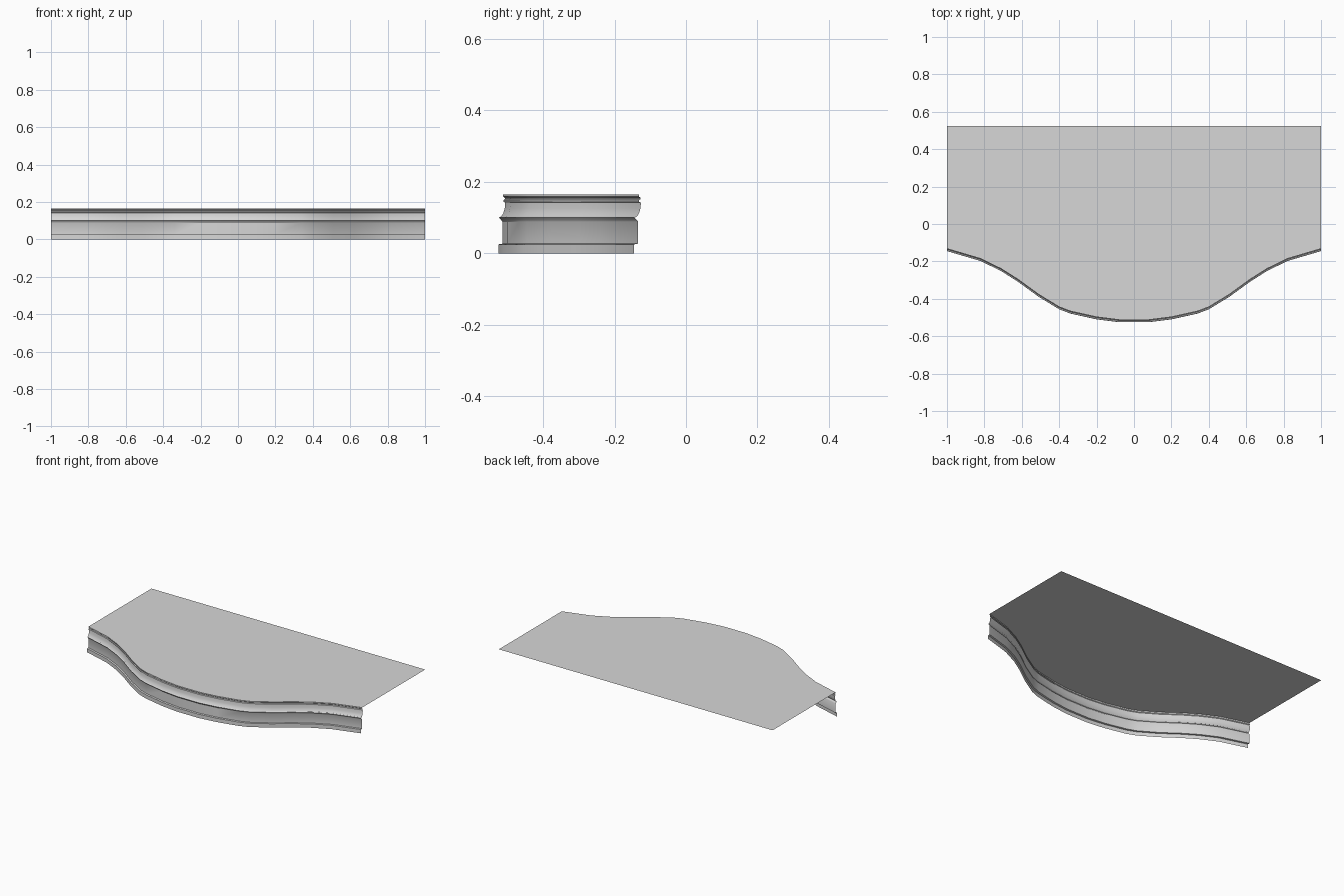
import bpy
import math

cube = bpy.data.objects.get("Cube")
if cube:
    bpy.data.objects.remove(cube, do_unlink=True)

BACK, TOP = 0.525, 0.165

# One plain grey for everything
GREY = (0.68, 0.68, 0.68, 1.0)
grey = bpy.data.materials.new("light_grey")
grey.use_nodes = True
grey.diffuse_color = GREY
bsdf = next(n for n in grey.node_tree.nodes if n.type == 'BSDF_PRINCIPLED')
bsdf.inputs["Base Color"].default_value = GREY

# Bowed front line, right half mirrored to a full path
half = [(0.08, -0.525), (0.2, -0.51), (0.34, -0.479), (0.4, -0.456),
        (0.51, -0.389), (0.62, -0.309), (0.71, -0.252), (0.82, -0.198), (1, -0.145)]
path = [(-x, y) for x, y in reversed(half)] + half

# Moulding section: setback from the front line, height
plinth = [(0, 0), (0, 0.025), (0.011, 0.027)]
fascia = [(0.011, 0.088), (0.008, 0.093), (0.001, 0.1)]
cove = [(0.001 + 0.018 * math.sin(a), 0.142 - 0.042 * math.cos(a))
        for a in (math.radians(d) for d in (22, 45, 67, 90))]
crown = [(0.014, 0.144), (0.014, 0.149), (0.018, 0.152), (0.018, 0.155),
         (0.013, 0.159), (0.013, TOP)]
section = plinth + fascia + cove + crown


def grid_object(name, rows):
    """Skin a list of equal-length point rows with quads."""
    n = len(rows[0])
    faces = [(r * n + i, r * n + i + 1, (r + 1) * n + i + 1, (r + 1) * n + i)
             for r in range(len(rows) - 1) for i in range(n - 1)]
    mesh = bpy.data.meshes.new(name)
    mesh.from_pydata([p for row in rows for p in row], [], faces)
    mesh.materials.append(grey)
    obj = bpy.data.objects.new(name, mesh)
    bpy.context.collection.objects.link(obj)
    return obj


# Moulded front edge swept along the bowed line
moulding = grid_object("front_moulding",
                       [[(x, y + s, z) for x, y in path] for s, z in section])

# Thin flat top running from the moulding to the straight back
setback = section[-1][0]
grid_object("top_panel", [[(x, y + setback, TOP) for x, y in path],
                          [(x, BACK, TOP) for x, y in path]])

bpy.ops.object.select_all(action='DESELECT')
moulding.select_set(True)
bpy.context.view_layer.objects.active = moulding
bpy.ops.object.shade_smooth_by_angle(angle=math.radians(30))
